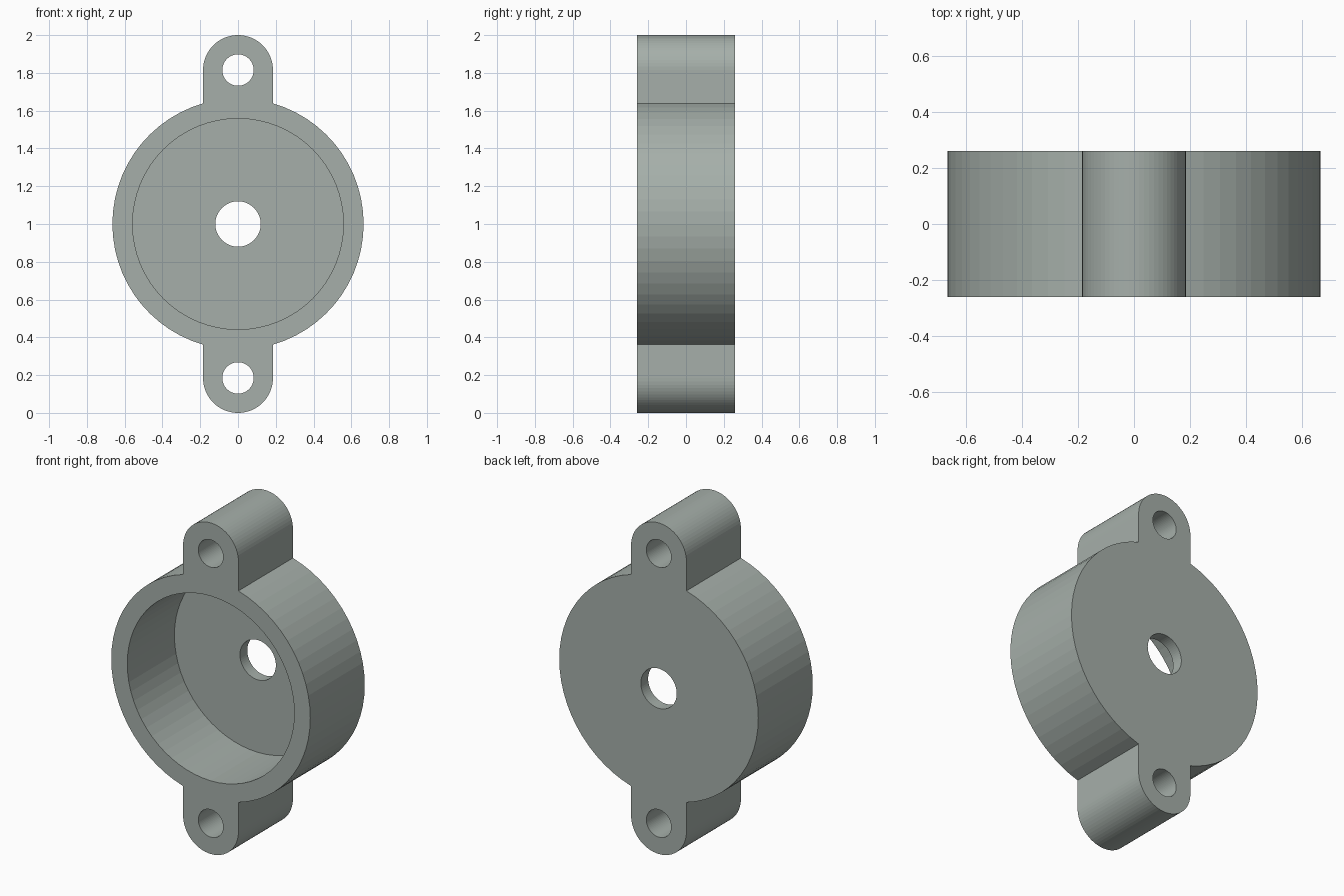
import bpy, bmesh
from math import sin, cos, pi, acos

if "Cube" in bpy.data.objects:
    bpy.data.objects.remove(bpy.data.objects["Cube"])

R, EAR_R, EAR_Z = 0.665, 0.185, 0.815   # body radius, ear radius, ear centre offset
Y0, Y1, FLOOR_Y = -0.26, 0.26, 0.19     # front, back, pocket floor
CZ = 1.0


def arc(cz, r, a0, a1, n):
    return [(r * cos(a0 + (a1 - a0) * i / n), cz + r * sin(a0 + (a1 - a0) * i / n))
            for i in range(n + 1)]


def prism(name, pts, y0, y1):
    """Extrude an xz outline along y."""
    bm = bmesh.new()
    face = bm.faces.new([bm.verts.new((x, y0, z)) for x, z in pts])
    ext = bmesh.ops.extrude_face_region(bm, geom=[face], use_keep_orig=True)
    verts = [v for v in ext["geom"] if isinstance(v, bmesh.types.BMVert)]
    bmesh.ops.translate(bm, verts=verts, vec=(0, y1 - y0, 0))
    bmesh.ops.recalc_face_normals(bm, faces=bm.faces)
    mesh = bpy.data.meshes.new(name)
    bm.to_mesh(mesh)
    bm.free()
    mesh.materials.append(paint)
    obj = bpy.data.objects.new(name, mesh)
    bpy.context.collection.objects.link(obj)
    return obj


def cut(target, name, z, r, y0, y1, n=64):
    """Cut a round hole along y."""
    cutter = prism(name, arc(z, r, 0, 2 * pi, n)[:-1], y0, y1)
    cutter.hide_render = True
    bpy.context.view_layer.objects.active = target
    mod = target.modifiers.new(name, "BOOLEAN")
    mod.operation, mod.solver, mod.object = "DIFFERENCE", "EXACT", cutter
    bpy.ops.object.modifier_apply(modifier=mod.name)
    bpy.data.objects.remove(cutter)


# Dark green-grey finish
paint = bpy.data.materials.new("green_grey")
paint.diffuse_color = (0.38, 0.43, 0.40, 1)
paint.use_nodes = True
paint.node_tree.nodes["Principled BSDF"].inputs["Base Color"].default_value = paint.diffuse_color

# Round body outline with a rounded ear above and below
a = acos(EAR_R / R)
half = arc(CZ, R, -a, a, 26) + arc(CZ + EAR_Z, EAR_R, 0, pi, 32)
outline = half + [(-x, 2 * CZ - z) for x, z in half]
housing = prism("housing", outline, Y0, Y1)

# Front pocket, shaft hole and the two screw holes
cut(housing, "pocket", CZ, 0.558, Y0 - 0.1, FLOOR_Y)
cut(housing, "shaft_hole", CZ, 0.12, 0, Y1 + 0.1)
for s in (-1, 1):
    cut(housing, "screw_hole", CZ + s * EAR_Z, 0.083, Y0 - 0.1, Y1 + 0.1)
